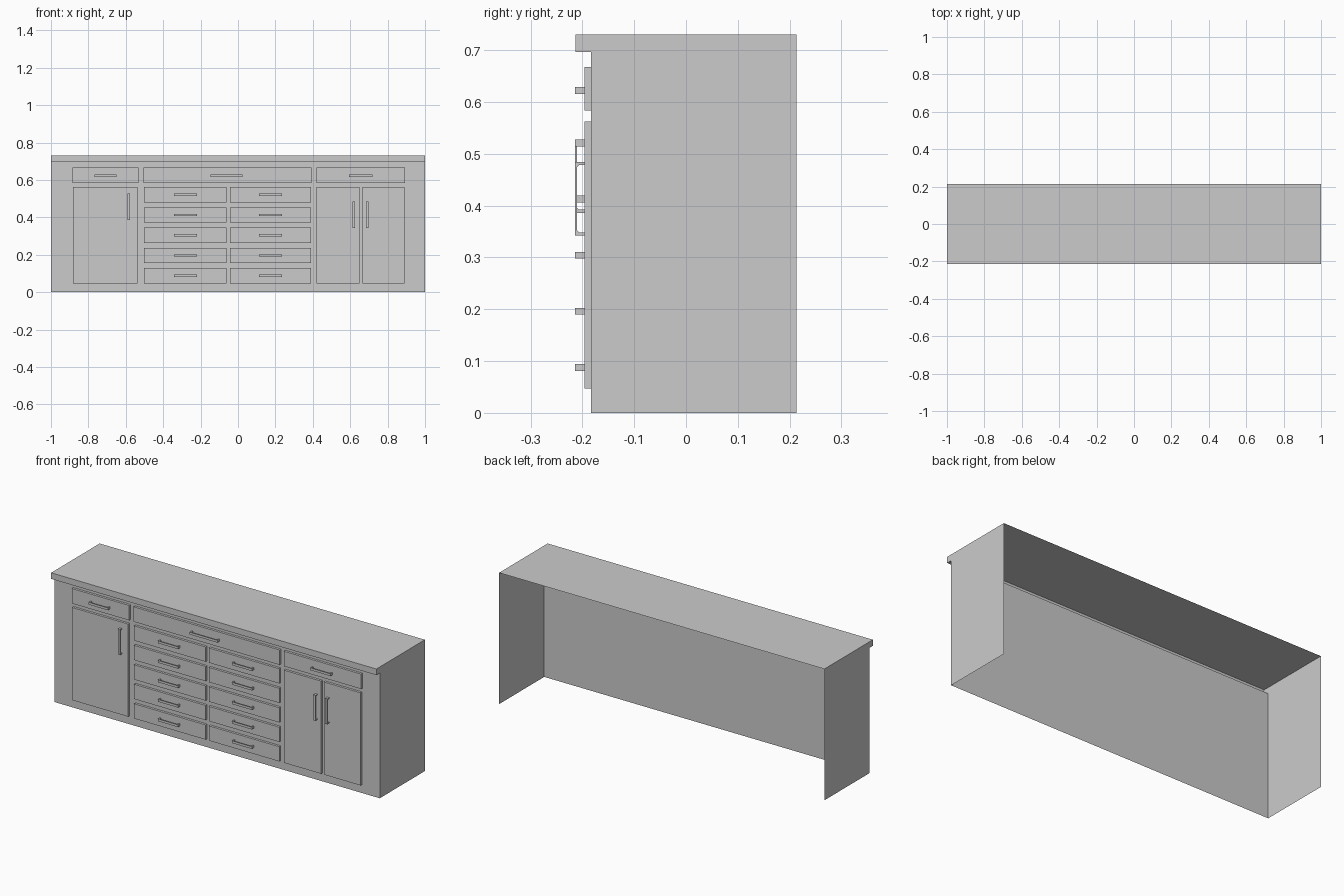
import bpy, bmesh
from mathutils import Vector

if "Cube" in bpy.data.objects:
    bpy.data.objects.remove(bpy.data.objects["Cube"])

Y_PANEL, Y_DOOR, Y_LIP, Y_BACK = -0.183, -0.196, -0.213, 0.213
Z_LIP, Z_TOP = 0.696, 0.73


def finish(name, bm):
    me = bpy.data.meshes.new(name)
    bm.to_mesh(me)
    bm.free()
    ob = bpy.data.objects.new(name, me)
    bpy.context.collection.objects.link(ob)
    return ob


def extruded(name, pts, offset, caps=True):
    """Extrude a closed polygon along an offset vector."""
    bm = bmesh.new()
    face = bm.faces.new([bm.verts.new(p) for p in pts])
    ext = bmesh.ops.extrude_face_region(bm, geom=[face], use_keep_orig=caps)
    moved = [g for g in ext["geom"] if isinstance(g, bmesh.types.BMVert)]
    bmesh.ops.translate(bm, verts=moved, vec=offset)
    bmesh.ops.recalc_face_normals(bm, faces=bm.faces)
    return finish(name, bm)


def front_board(name, x0, x1, z0, z1):
    """Raised drawer or door front standing on the front panel."""
    pts = [(x0, Y_PANEL, z0), (x1, Y_PANEL, z0), (x1, Y_PANEL, z1), (x0, Y_PANEL, z1)]
    extruded(name, pts, Vector((0, Y_DOOR - Y_PANEL, 0)))


def handle(name, x, z, length, vertical=False, width=0.013):
    """U-shaped pull with eased inner corners, centred on x, z."""
    h, d, t, c = length / 2, 0.018, 0.004, 0.004
    leg = h - 0.006
    half = [(h, 0), (h, d), (-h, d), (-h, 0), (-leg, 0), (-leg, d - t - c),
            (-leg + c, d - t), (leg - c, d - t), (leg, d - t - c), (leg, 0)]
    w = width / 2
    if vertical:
        pts = [(x - w, Y_DOOR - b, z + a) for a, b in half]
        extruded(name, pts, Vector((width, 0, 0)))
    else:
        pts = [(x + a, Y_DOOR - b, z - w) for a, b in half]
        extruded(name, pts, Vector((0, 0, width)))


# Carcass: thin open shell (no back or bottom) with an overhanging lip at the front
bm = bmesh.new()
profile = [(Y_PANEL, 0), (Y_PANEL, Z_LIP), (Y_LIP, Z_LIP), (Y_LIP, Z_TOP), (Y_BACK, Z_TOP)]
left = [bm.verts.new((-1, y, z)) for y, z in profile]
right = [bm.verts.new((1, y, z)) for y, z in profile]
for i in range(4):
    bm.faces.new((left[i], right[i], right[i + 1], left[i + 1]))
for side, x in ((left, -1), (right, 1)):
    bm.faces.new(side + [bm.verts.new((x, Y_BACK, 0))])
bmesh.ops.recalc_face_normals(bm, faces=bm.faces)
bmesh.ops.triangulate(bm, faces=[f for f in bm.faces if len(f.verts) > 4])
finish("cabinet_shell", bm)

# Top row of drawers with handles
for name, x0, x1, hx, hl in (("left", -0.885, -0.532, -0.709, 0.118),
                             ("middle", -0.505, 0.393, -0.062, 0.17),
                             ("right", 0.419, 0.894, 0.656, 0.124)):
    front_board(f"top_drawer_{name}", x0, x1, 0.584, 0.667)
    handle(f"top_handle_{name}", hx, 0.622, hl)

# Two columns of five drawers
for name, x0, x1, hx in (("left", -0.502, -0.062, -0.281), ("right", -0.042, 0.391, 0.173)):
    for row in range(5):
        z = 0.521 - 0.1083 * row
        front_board(f"drawer_{name}_{row + 1}", x0, x1, z - 0.041, z + 0.041)
        handle(f"drawer_handle_{name}_{row + 1}", hx, z, 0.123)

# Doors with upright handles
for name, x0, x1, hx, hz in (("left", -0.883, -0.538, -0.583, 0.457),
                             ("middle", 0.419, 0.649, 0.619, 0.413),
                             ("right", 0.665, 0.891, 0.692, 0.413)):
    front_board(f"door_{name}", x0, x1, 0.047, 0.562)
    handle(f"door_handle_{name}", hx, hz, 0.142, vertical=True)
